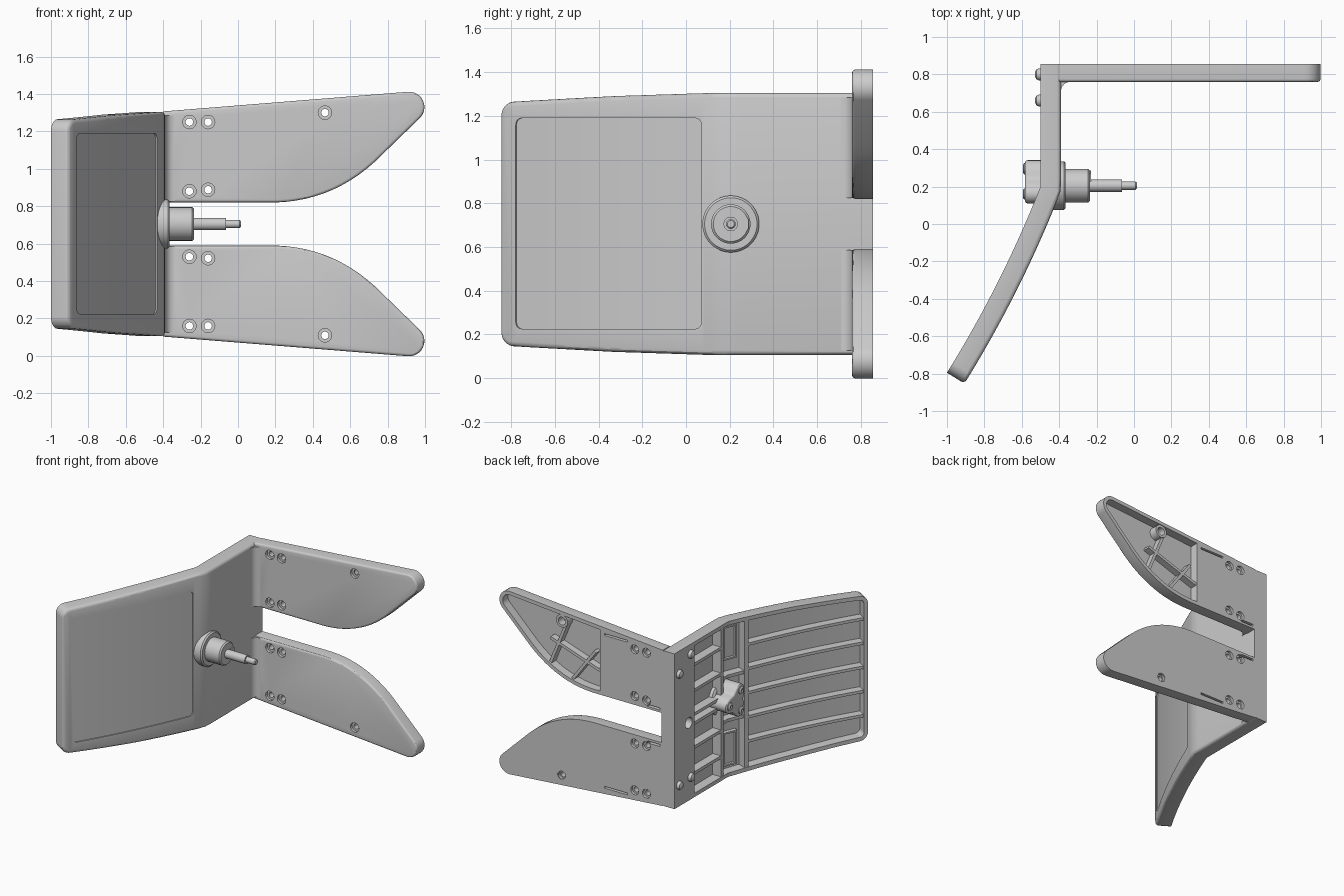
import bpy, bmesh
from math import sin, cos, pi, radians
from mathutils import Vector

if "Cube" in bpy.data.objects:
    bpy.data.objects.remove(bpy.data.objects["Cube"])

MID = 0.705  # height of the symmetry plane


def finish(name, bm):
    bmesh.ops.recalc_face_normals(bm, faces=bm.faces)
    me = bpy.data.meshes.new(name)
    bm.to_mesh(me)
    bm.free()
    ob = bpy.data.objects.new(name, me)
    bpy.context.collection.objects.link(ob)
    return ob


def prism(name, pts, lo, hi, place=None, bevel=0, rim=0, depth=0):
    """Extrude a 2D outline; optional rounded top edge and pocket in the bottom."""
    bm = bmesh.new()
    n = len(pts)
    a = [bm.verts.new((p[0], p[1], lo)) for p in pts]
    b = [bm.verts.new((p[0], p[1], hi)) for p in pts]
    base = bm.faces.new(a)
    top = bm.faces.new(b)
    for i in range(n):
        j = (i + 1) % n
        bm.faces.new((a[i], a[j], b[j], b[i]))
    bmesh.ops.recalc_face_normals(bm, faces=bm.faces)
    if rim:
        bmesh.ops.inset_region(bm, faces=[base], thickness=rim, use_even_offset=True)
        new = bmesh.ops.extrude_discrete_faces(bm, faces=[base])["faces"]
        bmesh.ops.translate(bm, verts=new[0].verts, vec=(0, 0, depth))
    if bevel:
        x0 = min(p[0] for p in pts) + 1e-4
        es = [e for e in top.edges if max(v.co.x for v in e.verts) > x0]
        bmesh.ops.bevel(bm, geom=es, offset=bevel, segments=3, profile=0.5, affect='EDGES')
    if place:
        for v in bm.verts:
            v.co = place(*v.co)
    return finish(name, bm)


def box(name, x0, x1, y0, y1, z0, z1, place=None):
    return prism(name, [(x0, y0), (x1, y0), (x1, y1), (x0, y1)], z0, z1, place)


def lathe(name, prof, c, axis='x', n=32, closed=False):
    bm = bmesh.new()
    rings = []
    for r, h in prof:
        ring = []
        for i in range(n):
            p, q = r * cos(2 * pi * i / n), r * sin(2 * pi * i / n)
            co = (h, p, q) if axis == 'x' else (p, h, q)
            ring.append(bm.verts.new(Vector(co) + Vector(c)))
        rings.append(ring)
    pairs = list(zip(rings, rings[1:]))
    if closed:
        pairs.append((rings[-1], rings[0]))
    else:
        bm.faces.new(rings[0])
        bm.faces.new(rings[-1])
    for a, b in pairs:
        for i in range(n):
            j = (i + 1) % n
            bm.faces.new((a[i], a[j], b[j], b[i]))
    return finish(name, bm)


def cut(ob, cutter):
    m = ob.modifiers.new("cut", 'BOOLEAN')
    m.operation, m.solver, m.object = 'DIFFERENCE', 'EXACT', cutter
    bpy.context.view_layer.objects.active = ob
    bpy.ops.object.modifier_apply(modifier=m.name)
    bpy.data.objects.remove(cutter)


def arc(cx, cy, r, a0, a1, n=8):
    return [(cx + r * cos(radians(a0 + (a1 - a0) * i / n)),
             cy + r * sin(radians(a0 + (a1 - a0) * i / n))) for i in range(n + 1)]


def inset(pts, d):
    """Offset a counter-clockwise outline inward."""
    out = []
    for i, p in enumerate(pts):
        p0, p1, p2 = Vector(pts[i - 1]), Vector(p), Vector(pts[(i + 1) % len(pts)])
        e, f = (p1 - p0).normalized(), (p2 - p1).normalized()
        n1, n2 = Vector((-e.y, e.x)), Vector((-f.y, f.x))
        out.append(tuple(p1 + (n1 + n2) * d / (1 + n1.dot(n2))))
    return out


# Bent sheet: u runs along the path, z is height, v is depth towards the front
FOLD, END = 0.655, 1.775


def path(u):
    if u < FOLD:
        return Vector((-0.5, 0.855 - u))
    t = (u - FOLD) / (END - FOLD)
    return (Vector((-0.5, 0.2)) * (1 - t) ** 2 + Vector((-0.705, -0.32)) * 2 * t * (1 - t)
            + Vector((-1.0, -0.795)) * t * t)


def sheet(u, z, v):
    d = (path(u + 0.02) - path(u - 0.02)).normalized()
    p = path(u) + Vector((-d.y, d.x)) * v
    return Vector((p.x, p.y, z))


def bend(ob):
    bm = bmesh.new()
    bm.from_mesh(ob.data)
    for i in range(30):
        bmesh.ops.bisect_plane(bm, geom=bm.verts[:] + bm.edges[:] + bm.faces[:],
                               plane_co=(0.617 + 0.0393 * i, 0, 0), plane_no=(1, 0, 0))
    for v in bm.verts:
        v.co = sheet(*v.co)
    bmesh.ops.recalc_face_normals(bm, faces=bm.faces)
    bm.to_mesh(ob.data)
    bm.free()


# Curved panel with hollow back and shallow front inset
low = [(0, 0.105), (0.7, 0.105), (1.2, 0.12)] + arc(END - 0.065, 0.21, 0.065, -90, 0)
panel = prism("curved_panel", low + [(u, 2 * MID - z) for u, z in reversed(low)],
              0, 0.11, bevel=0.022, rim=0.03, depth=0.075)
u0, u1, z0, z1, r = 0.75, 1.69, 0.225, 1.19, 0.03
cut(panel, prism("inset_cutter", arc(u1 - r, z1 - r, r, 0, 90, 4) + arc(u0 + r, z1 - r, r, 90, 180, 4)
                 + arc(u0 + r, z0 + r, r, 180, 270, 4) + arc(u1 - r, z0 + r, r, 270, 360, 4), 0.102, 0.13))
bend(panel)

# Solid corner strip with locating hole
strip = box("corner_strip", 0.029, 0.245, 0.134, 1.276, 0, 0.08)
cut(strip, prism("hole_cutter", arc(0.175, MID, 0.042, 0, 345, 23), -0.02, 0.05))
bend(strip)

# Stiffening ribs on the panel back
for k in range(-2, 3):
    z = MID + 0.187 * k
    bend(box("panel_rib", 0.8, END - 0.02, z - 0.011, z + 0.011, 0.012, 0.08))
for u in (0.59, 0.81):
    bend(box("upright_rib", u - 0.016, u + 0.016, 0.125, 1.285, 0.004, 0.08))
for dz in (-0.42, -0.22, -0.035, 0.035, 0.22, 0.42):
    bend(box("web_rib", 0.24, 0.6, MID + dz - 0.012, MID + dz + 0.012, 0.006, 0.08))
for s in (-1, 1):
    z = MID + s * 0.17
    bend(box("cross_rib", 0.58, 0.82, z - 0.012, z + 0.012, 0.01, 0.08))
    z = MID + s * 0.41
    bend(prism("slot_pad", [(0.65, z - 0.13), (0.76, z - 0.13), (0.76, z + 0.13), (0.65, z + 0.13)],
               0.045, 0.08, rim=0.012, depth=0.02))

# Rounded bolt heads on the corner strip
for y, z in ((0.8, 1.13), (0.66, 1.23), (0.8, 0.27), (0.66, 0.28)):
    lathe("bolt_head", [(0.032, -0.49), (0.032, -0.508), (0.026, -0.522), (0.012, -0.529)], (0, y, z), n=20)


def arm_outline(x0):
    """Upper arm silhouette, counter-clockwise."""
    curve = []
    for i in range(13):
        t = i / 12
        curve.append((0.2 * (1 - t) ** 2 + 1.06 * t * (1 - t) + 0.77 * t * t,
                      0.82 * (1 - t) ** 2 + 1.66 * t * (1 - t) + 1.075 * t * t))
    return [(x0, 0.82)] + curve + arc(0.915, 1.33, 0.082, -45, 94.5, 10) + [(x0, 1.307 + 0.08 * (x0 + 0.4))]


holes = [(-0.26, 1.25), (-0.16, 1.25), (-0.26, 0.88), (-0.16, 0.888), (0.465, 1.3)]
for side in ("upper", "lower"):
    def fz(z):
        return z if side == "upper" else 2 * MID - z

    def place(x, z, c):
        return Vector((x, -c, fz(z)))

    # Arm plate with pocketed back, slots and stepped holes
    arm = prism(side + "_arm", arm_outline(-0.4), -0.855, -0.76, place, bevel=0.015)
    cut(arm, prism("pocket", inset(arm_outline(0.11), 0.028), -0.9, -0.79, place))
    cut(arm, box("slot", -0.1, 0.1, 1.288, 1.302, -0.9, -0.8, place))
    cut(arm, box("slot", -0.375, -0.27, 0.838, 0.854, -0.9, -0.81, place))
    for x, z in holes:
        cut(arm, lathe("drill", [(0.036, 0.74), (0.036, 0.78), (0.02, 0.78), (0.02, 0.835),
                                 (0.034, 0.835), (0.034, 0.88)], (x, 0, fz(z)), 'y', 24))

    # Hole boss and crossing ribs inside the pocket
    lathe(side + "_boss", [(0.05, 0.785), (0.05, 0.852), (0.03, 0.852), (0.03, 0.785)],
          (0.465, 0, fz(1.3)), 'y', 24, closed=True)
    for a, b in (((0.12, 0.99), (0.57, 1.14)), ((0.39, 0.86), (0.19, 1.13)),
                 ((0.57, 0.95), (0.44, 1.27))):
        a, b = Vector(a), Vector(b)
        d = (b - a).normalized()
        n = Vector((-d.y, d.x)) * 0.011
        prism(side + "_arm_rib", [a - n, b - n, b + n, a + n], -0.842, -0.785, place)

    # Fillet between web and arm
    prism(side + "_fillet", [(-0.4, 0.77), (-0.34, 0.77)] + arc(-0.34, 0.71, 0.05, 90, 180) + [(-0.4, 0.71)],
          0.825, 1.285, lambda x, y, z: Vector((x, y, fz(z))))

# Stepped spindle through the fold
C = (0, 0.205, MID)
lathe("spindle", [(0.115, -0.46), (0.13, -0.45), (0.13, -0.375), (0.12, -0.365), (0.09, -0.365), (0.09, -0.245),
                  (0.08, -0.235), (0.033, -0.235), (0.033, -0.065), (0.022, -0.065), (0.022, 0.008),
                  (0.016, 0.015)], C, n=48)
box("spindle_key", -0.26, -0.23, 0.22, 0.285, MID - 0.024, MID + 0.024)

# Three-lobed mount on the back with screws
lobes = []
for i in range(60):
    t = 2 * pi * i / 60
    r = 0.108 + 0.028 * cos(3 * t)
    lobes.append((C[1] + r * cos(t), MID + r * sin(t)))
prism("back_mount", lobes, 0.42, 0.582, lambda y, z, c: Vector((-c, y, z)), bevel=0.012)
for k in range(3):
    t = 2 * pi * k / 3
    lathe("mount_screw", [(0.03, -0.57), (0.03, -0.588), (0.02, -0.594), (0.012, -0.594), (0.012, -0.585)],
          (0, C[1] + 0.09 * cos(t), MID + 0.09 * sin(t)), n=20)

# Smooth shading with crisp edges
bpy.ops.object.select_all(action='SELECT')
bpy.context.view_layer.objects.active = panel
bpy.ops.object.shade_smooth_by_angle(angle=radians(30))
